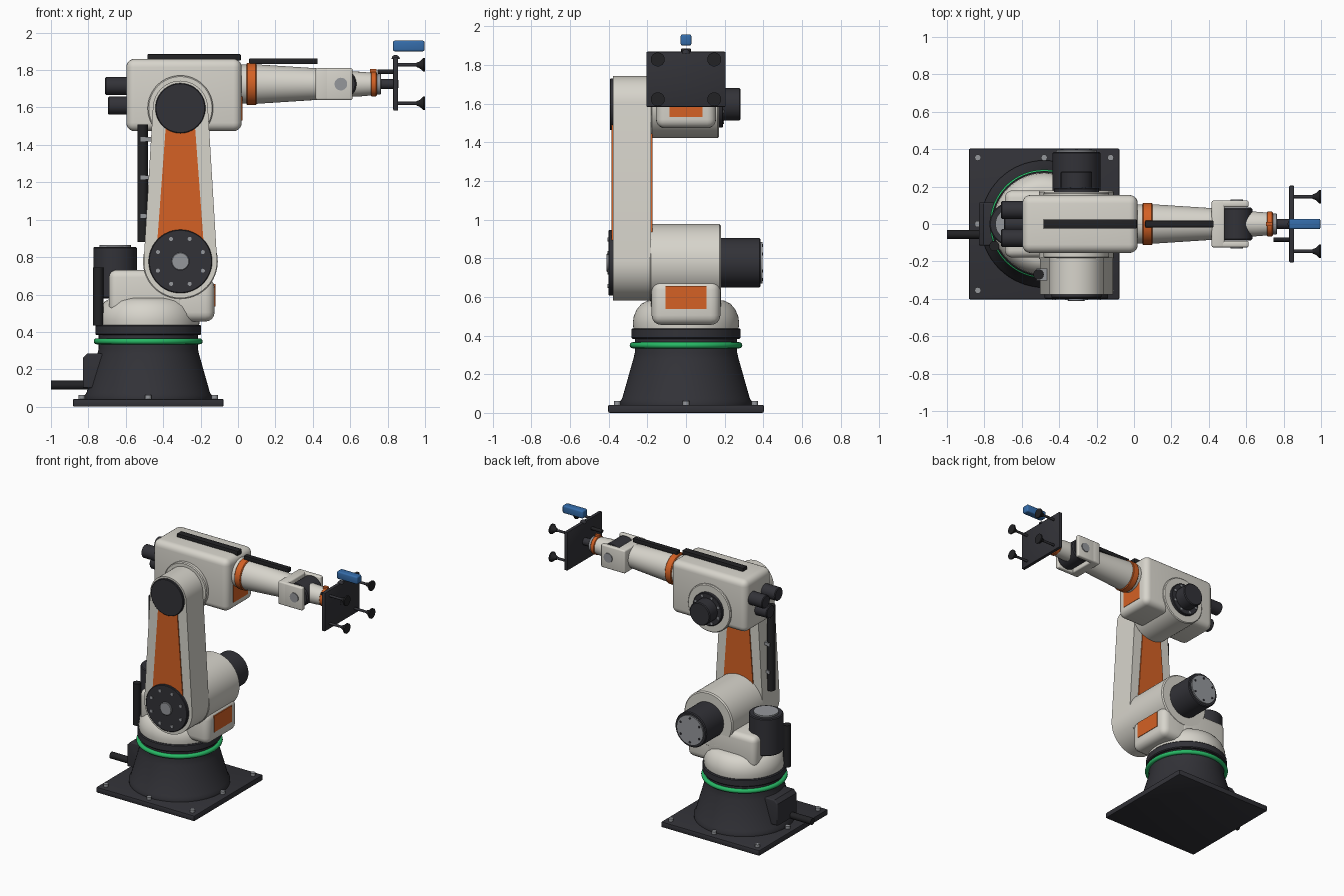
import bpy, bmesh
from math import sin, cos, pi, asin, radians
from mathutils import Vector

if "Cube" in bpy.data.objects:
    bpy.data.objects.remove(bpy.data.objects["Cube"])


def material(name, rgb):
    m = bpy.data.materials.new(name)
    m.use_nodes = True
    m.diffuse_color = (*rgb, 1)
    m.node_tree.nodes["Principled BSDF"].inputs["Base Color"].default_value = (*rgb, 1)
    return m


WHITE = material("warm white", (0.68, 0.66, 0.60))
DARK = material("charcoal", (0.032, 0.032, 0.039))
BLACK = material("black rubber", (0.016, 0.016, 0.018))
ORANGE = material("orange", (0.66, 0.12, 0.018))
GREY = material("steel grey", (0.30, 0.31, 0.33))
GREEN = material("green", (0.02, 0.48, 0.13))
BLUE = material("blue", (0.035, 0.15, 0.40))


def finish(name, bm, mat):
    bmesh.ops.recalc_face_normals(bm, faces=bm.faces)
    me = bpy.data.meshes.new(name)
    bm.to_mesh(me)
    bm.free()
    me.materials.append(mat)
    me.shade_smooth()
    me.set_sharp_from_angle(angle=radians(35))
    ob = bpy.data.objects.new(name, me)
    bpy.context.collection.objects.link(ob)
    return ob


def box(name, lo, hi, mat, bevel=0.0, seg=4):
    lo, hi = Vector(lo), Vector(hi)
    bm = bmesh.new()
    bmesh.ops.create_cube(bm, size=1)
    for v in bm.verts:
        v.co = (lo + hi) / 2 + v.co * (hi - lo)
    if bevel:
        bmesh.ops.bevel(bm, geom=bm.edges[:], offset=bevel, segments=seg, profile=0.5, affect='EDGES')
    return finish(name, bm, mat)


def lathe(name, origin, axis, profile, mat, n=48):
    """Revolve (radius, distance) pairs around an axis through origin."""
    q = Vector(axis).to_track_quat('Z', 'Y')
    bm = bmesh.new()
    rings = [[bm.verts.new(Vector(origin) + q @ Vector((r * cos(2 * pi * i / n), r * sin(2 * pi * i / n), t)))
              for i in range(n)] for r, t in profile]
    for a, b in zip(rings, rings[1:]):
        for i in range(n):
            j = (i + 1) % n
            bm.faces.new((a[i], a[j], b[j], b[i]))
    bm.faces.new(rings[0])
    bm.faces.new(rings[-1])
    return finish(name, bm, mat)


def cyl(name, origin, axis, length, r, mat, chamfer=0.0, n=48):
    prof = [(r, 0), (r, length)]
    if chamfer:
        prof = [(r - chamfer, 0), (r, chamfer), (r, length - chamfer), (r - chamfer, length)]
    return lathe(name, origin, axis, prof, mat, n)


def prism(name, outline, y0, y1, mat, bevel=0.0):
    """Extrude an (x, z) outline along y, rounding the rims."""
    bm = bmesh.new()
    a = [bm.verts.new((x, y0, z)) for x, z in outline]
    b = [bm.verts.new((x, y1, z)) for x, z in outline]
    bm.faces.new(a)
    bm.faces.new(b)
    for i in range(len(a)):
        j = (i + 1) % len(a)
        bm.faces.new((a[i], a[j], b[j], b[i]))
    if bevel:
        rim = [e for e in bm.edges if abs(e.verts[0].co.y - e.verts[1].co.y) < 1e-5]
        bmesh.ops.bevel(bm, geom=rim, offset=bevel, segments=4, profile=0.5, affect='EDGES')
    return finish(name, bm, mat)


def bolt_ring(name, centre, axis, radius, count, r, h, mat=GREY):
    q = Vector(axis).to_track_quat('Z', 'Y')
    for i in range(count):
        t = 2 * pi * (i + 0.5) / count
        p = Vector(centre) + q @ Vector((radius * cos(t), radius * sin(t), 0))
        cyl(f"{name}_{i + 1}", p, axis, h, r, mat, n=12)


X, Y, Z, FRONT, REAR = (1, 0, 0), (0, 1, 0), (0, 0, 1), (0, -1, 0), (-1, 0, 0)
BX = -0.48                 # base axis
JX, SZ, EZ = -0.308, 0.777, 1.596   # shoulder and elbow joints
WZ = 1.725                 # forearm axis height

# Base plate, pedestal and light ring
box("base_plate", (BX - 0.403, -0.403, 0), (BX + 0.403, 0.403, 0.042), DARK, 0.008, 2)
for i in (-1, 0, 1):
    for j in (-1, 0, 1):
        if i or j:
            cyl("base_bolt", (BX + i * 0.355, j * 0.355, 0.04), Z, 0.022, 0.017, GREY, n=12)
lathe("pedestal", (BX, 0, 0.04), Z,
      [(0.34, 0), (0.34, 0.02), (0.33, 0.035), (0.272, 0.24), (0.265, 0.27), (0.265, 0.35)], DARK, 64)
lathe("light_ring", (BX, 0, 0.35), Z,
      [(0.275 + 0.016 * cos(t * pi / 6), 0.016 * sin(t * pi / 6)) for t in range(-6, 7)], GREEN, 64)
cyl("turntable", (BX, 0, 0.383), Z, 0.054, 0.283, DARK, 0.006, 64)
prism("cable_socket", [(-0.83, 0.1), (-0.83, 0.26), (-0.805, 0.285), (-0.7, 0.285), (-0.7, 0.1)],
      -0.115, 0.115, DARK, 0.008)
cyl("supply_cable", (-0.78, -0.055, 0.115), REAR, 0.22, 0.024, BLACK, n=24)

# Rotating turret
lathe("turret", (BX, 0, 0.435), Z,
      [(0.272, 0), (0.275, 0.03), (0.27, 0.065), (0.255, 0.1), (0.23, 0.13), (0.2, 0.145), (0.1, 0.147)], WHITE, 64)
box("turret_block", (-0.69, -0.18, 0.5), (-0.28, 0.18, 0.732), WHITE, 0.04)
box("shoulder_block", (-0.45, -0.178, 0.455), (-0.125, 0.178, 0.686), WHITE, 0.05)
box("shoulder_panel", (-0.13, -0.105, 0.537), (-0.121, 0.105, 0.656), ORANGE)
cyl("turret_motor", (-0.657, 0, 0.58), Z, 0.275, 0.116, DARK, 0.006)
cyl("turret_motor_cap", (-0.657, 0, 0.853), Z, 0.013, 0.084, GREY)
cyl("turret_conduit", (-0.747, -0.118, 0.435), Z, 0.31, 0.027, BLACK, n=24)

# Shoulder joint and motor
cyl("shoulder_drum", (JX, -0.19, SZ), Y, 0.37, 0.2, WHITE, 0.008, 64)
cyl("shoulder_motor", (JX, 0.17, SZ), Y, 0.215, 0.128, DARK, 0.006)
cyl("shoulder_motor_cap", (JX, 0.383, SZ), Y, 0.012, 0.108, GREY)
bolt_ring("shoulder_motor_bolt", (JX, 0.394, SZ), Y, 0.088, 6, 0.008, 0.005, DARK)

# Lower arm: tapered link around two joint circles
r1, r2 = 0.196, 0.147
phi = asin((r1 - r2) / (EZ - SZ))
steps = 24
top = [phi + (pi - 2 * phi) * i / steps for i in range(steps + 1)]
low = [pi - phi + (pi + 2 * phi) * i / steps for i in range(steps + 1)]
link = [(JX + r2 * cos(t), EZ + r2 * sin(t)) for t in top] + \
       [(JX + r1 * cos(t), SZ + r1 * sin(t)) for t in low]
prism("lower_arm", link, -0.378, -0.18, WHITE, 0.018)
panel = [(JX - 0.124, 0.88), (JX + 0.124, 0.88), (JX + 0.078, 1.5), (JX - 0.078, 1.5)]
prism("arm_panel_front", panel, -0.385, -0.377, ORANGE)
prism("arm_panel_back", panel, -0.181, -0.173, ORANGE)
cyl("elbow_cap", (JX, -0.37, EZ), FRONT, 0.024, 0.134, DARK, 0.004)
cyl("shoulder_cap", (JX, -0.37, SZ), FRONT, 0.03, 0.17, DARK, 0.004)
cyl("shoulder_hub", (JX, -0.395, SZ), FRONT, 0.016, 0.047, GREY, 0.003)
bolt_ring("shoulder_cap_bolt", (JX, -0.399, SZ), FRONT, 0.13, 8, 0.011, 0.007)

# Cable conduit on the lower arm
cyl("arm_conduit", (-0.51, -0.27, 0.88), Z, 0.63, 0.028, BLACK, n=24)
for z in (1.02, 1.225, 1.43):
    box("conduit_clip", (-0.52, -0.302, z - 0.011), (-0.45, -0.238, z + 0.011), GREY)

# Elbow housing
box("elbow_housing", (-0.597, -0.155, 1.473), (0.02, 0.155, 1.86), WHITE, 0.045, 5)
cyl("elbow_drum", (JX, -0.182, EZ), Y, 0.352, 0.175, WHITE, 0.006, 64)
cyl("elbow_flange", (JX, 0.165, EZ), Y, 0.027, 0.12, DARK, 0.004)
bolt_ring("elbow_bolt", (JX, 0.19, EZ), Y, 0.101, 8, 0.009, 0.006)
cyl("elbow_motor", (JX, 0.185, EZ), Y, 0.097, 0.084, DARK, 0.006)
box("elbow_panel", (0.014, -0.085, 1.53), (0.023, 0.085, 1.66), ORANGE)
box("top_rail", (-0.484, -0.025, 1.85), (0.015, 0.025, 1.885), BLACK, 0.004, 2)
for y, z, x in ((0.075, 1.715, -0.71), (-0.075, 1.715, -0.71), (0, 1.61, -0.695)):
    cyl("wrist_drive", (x, y, z), X, 0.13, 0.048, DARK, 0.005, 32)

# Forearm
cyl("forearm_collar", (0, 0, WZ), X, 0.06, 0.104, WHITE)
cyl("forearm_ring", (0.045, 0, WZ), X, 0.053, 0.113, ORANGE, 0.005)
lathe("forearm", (0.09, 0, WZ), X, [(0.106, 0), (0.084, 0.34)], WHITE)
box("forearm_rail", (0.06, -0.018, 1.832), (0.425, 0.018, 1.863), BLACK, 0.004, 2)

# Wrist fork and pivot
box("fork_root", (0.415, -0.125, 1.64), (0.485, 0.125, 1.81), WHITE, 0.01, 3)
for s in (-1, 1):
    y0, y1 = sorted((s * 0.09, s * 0.125))
    box("fork_arm", (0.43, y0, 1.64), (0.613, y1, 1.81), WHITE, 0.01, 3)
    cyl("fork_pin", (0.55, s * 0.115, WZ), (0, s, 0), 0.016, 0.034, GREY, n=32)
cyl("wrist_pivot", (0.55, -0.088, WZ), Y, 0.176, 0.083, DARK, 0.008)
lathe("wrist_body", (0.58, 0, WZ), X, [(0.068, 0), (0.066, 0.07), (0.06, 0.14)], WHITE)
cyl("wrist_ring", (0.71, 0, WZ), X, 0.032, 0.066, ORANGE, 0.004)
box("wrist_marker", (0.705, -0.01, 1.78), (0.74, 0.01, 1.805), ORANGE)
cyl("tool_flange", (0.74, 0, WZ), X, 0.025, 0.055, GREY, 0.003)
cyl("tool_shaft", (0.76, 0, WZ), X, 0.08, 0.027, DARK, n=32)
cyl("air_hose", (0.745, -0.083, 1.79), X, 0.09, 0.012, BLACK, n=16)

# Suction gripper with sensor
box("grip_plate", (0.83, -0.205, 1.583), (0.856, 0.205, 1.868), DARK, 0.005, 2)
cyl("plate_centre", (0.85, 0, WZ), X, 0.008, 0.022, DARK, n=24)
for y in (-0.146, 0.146):
    for z in (1.622, 1.828):
        cyl("suction_rod", (0.85, y, z), X, 0.12, 0.009, DARK, n=16)
        lathe("suction_cup", (0.955, y, z), X, [(0.012, 0), (0.017, 0.015), (0.036, 0.036), (0.036, 0.045)], BLACK, 32)
lathe("plate_nub", (0.843, 0, 1.86), Z, [(0.022, 0), (0.02, 0.01), (0.012, 0.018), (0.003, 0.021)], DARK, 24)
box("sensor", (0.828, -0.028, 1.9), (0.997, 0.028, 1.957), BLUE, 0.01, 3)
